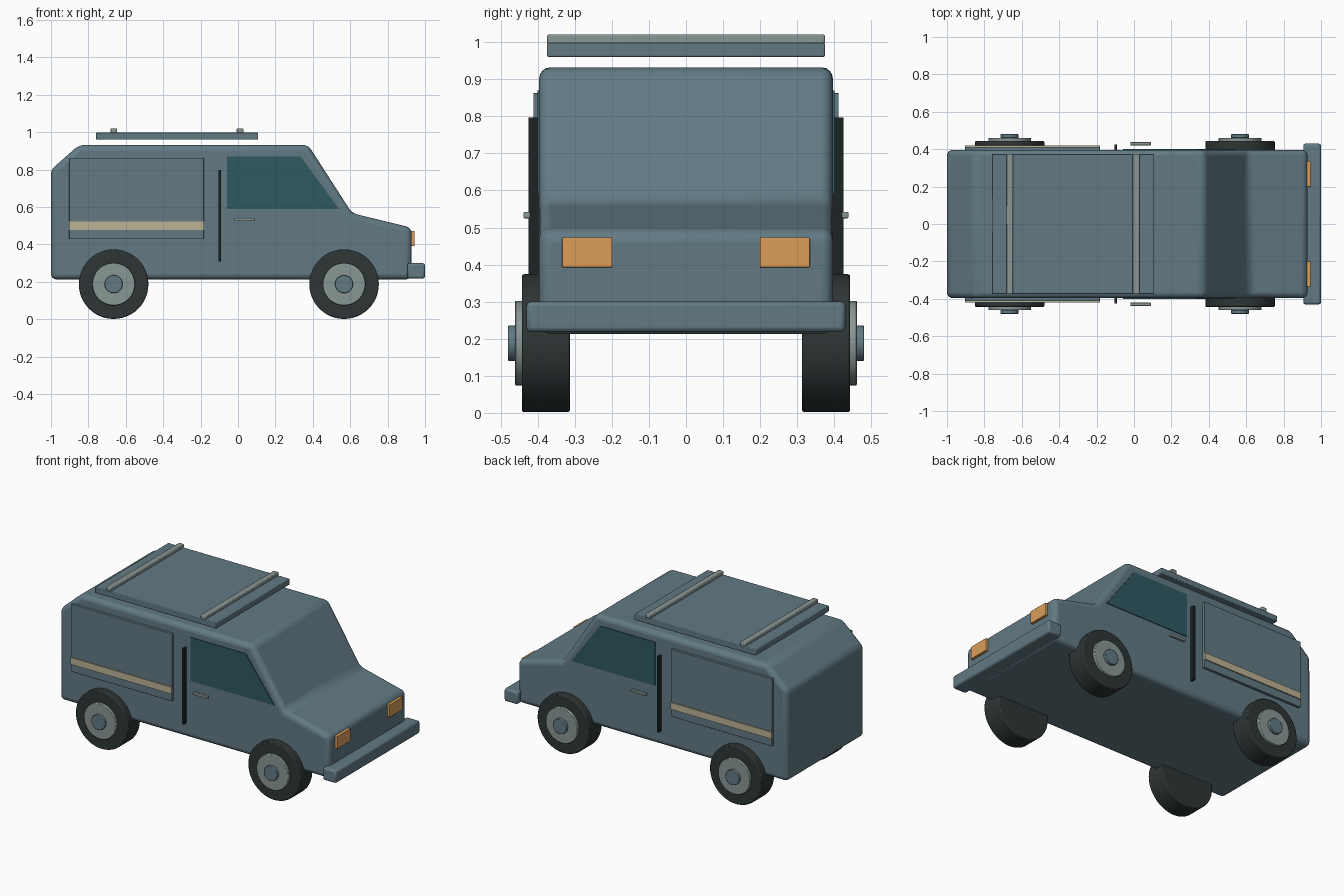
import bpy
import bmesh
import math

cube = bpy.data.objects.get("Cube")
if cube:
    bpy.data.objects.remove(cube, do_unlink=True)


def material(name, srgb):
    lin = [(c / 255 / 12.92) if c < 11 else ((c / 255 + 0.055) / 1.055) ** 2.4 for c in srgb]
    m = bpy.data.materials.new(name)
    m.use_nodes = True
    m.diffuse_color = (*lin, 1)
    m.node_tree.nodes["Principled BSDF"].inputs["Base Color"].default_value = (*lin, 1)
    return m


PAINT = material("blue grey paint", (98, 122, 132))
GLASS = material("teal glass", (46, 89, 97))
RUBBER = material("dark rubber", (46, 53, 53))
METAL = material("pale grey metal", (137, 151, 148))
CREAM = material("cream stripe", (190, 178, 150))
AMBER = material("amber lamp", (220, 158, 90))
BLACK = material("black trim", (28, 34, 36))


def finish(bm, name, mat, bevel=0, segments=2):
    """Turn a bmesh into an object with an optional rounded edge."""
    bmesh.ops.recalc_face_normals(bm, faces=bm.faces)
    mesh = bpy.data.meshes.new(name)
    bm.to_mesh(mesh)
    bm.free()
    mesh.materials.append(mat)
    ob = bpy.data.objects.new(name, mesh)
    bpy.context.collection.objects.link(ob)
    if bevel:
        mod = ob.modifiers.new("rounded edges", "BEVEL")
        mod.width, mod.segments = bevel, segments
        mod.limit_method, mod.angle_limit = "ANGLE", math.radians(25 if segments > 2 else 40)
    bpy.ops.object.select_all(action="DESELECT")
    bpy.context.view_layer.objects.active = ob
    ob.select_set(True)
    bpy.ops.object.shade_smooth_by_angle(angle=math.radians(30))
    return ob


def prism(name, profile, y0, y1, mat, bevel=0, segments=2):
    """Extrude an (x, z) profile from y0 to y1."""
    bm = bmesh.new()
    face = bm.faces.new([bm.verts.new((x, y0, z)) for x, z in profile])
    new = bmesh.ops.extrude_face_region(bm, geom=[face])["geom"]
    verts = [v for v in new if isinstance(v, bmesh.types.BMVert)]
    bmesh.ops.translate(bm, verts=verts, vec=(0, y1 - y0, 0))
    return finish(bm, name, mat, bevel, segments)


def box(name, x, y, z, mat, bevel=0):
    """Box from (min, max) pairs."""
    profile = [(x[0], z[0]), (x[1], z[0]), (x[1], z[1]), (x[0], z[1])]
    return prism(name, profile, y[0], y[1], mat, bevel)


def disc(name, x, z, radius, y0, y1, mat, bevel=0):
    """Cylinder along y."""
    n = 48
    ring = [(x + radius * math.cos(math.tau * i / n), z + radius * math.sin(math.tau * i / n))
            for i in range(n)]
    return prism(name, ring, y0, y1, mat, bevel)


# Body shell
body = [(-1, 0.213), (-1, 0.80), (-0.85, 0.932), (0.375, 0.932),
        (0.61, 0.567), (0.928, 0.49), (0.928, 0.213)]
prism("body", body, -0.396, 0.396, PAINT, 0.03, 4)

# Front bumper
box("front_bumper", (0.905, 1.0), (-0.43, 0.43), (0.218, 0.30), PAINT, 0.012)

# Roof rack tray and cross bars
box("roof_tray", (-0.76, 0.108), (-0.375, 0.375), (0.96, 0.998), PAINT, 0.004)
for end, x in (("rear", -0.665), ("front", 0.011)):
    box(end + "_roof_bar", (x - 0.018, x + 0.018), (-0.375, 0.375), (0.996, 1.021), METAL, 0.005)

for side, s in (("left", 1), ("right", -1)):
    # Side panel with stripe
    box(side + "_side_panel", (-0.903, -0.183), (s * 0.39, s * 0.412), (0.428, 0.863), PAINT, 0.002)
    box(side + "_stripe", (-0.903, -0.183), (s * 0.41, s * 0.419), (0.478, 0.522), CREAM)

    # Door window, door seam and handle
    window = [(-0.06, 0.59), (0.54, 0.59), (0.335, 0.87), (-0.06, 0.87)]
    prism(side + "_window", window, s * 0.392, s * 0.401, GLASS)
    box(side + "_door_seam", (-0.103, -0.09), (s * 0.39, s * 0.425), (0.308, 0.797), BLACK)
    box(side + "_door_handle", (-0.02, 0.09), (s * 0.42, s * 0.438), (0.525, 0.542), METAL, 0.003)

    # Headlamp
    box(side + "_headlamp", (0.92, 0.944), (s * 0.199, s * 0.334), (0.392, 0.473), AMBER, 0.002)

    # Wheels
    for end, x in (("rear", -0.665), ("front", 0.567)):
        label = side + "_" + end
        disc(label + "_tire", x, 0.188, 0.186, s * 0.313, s * 0.443, RUBBER, 0.006)
        disc(label + "_wheel_disc", x, 0.188, 0.114, s * 0.44, s * 0.461, METAL, 0.003)
        disc(label + "_hub_cap", x, 0.188, 0.048, s * 0.46, s * 0.48, PAINT, 0.003)
